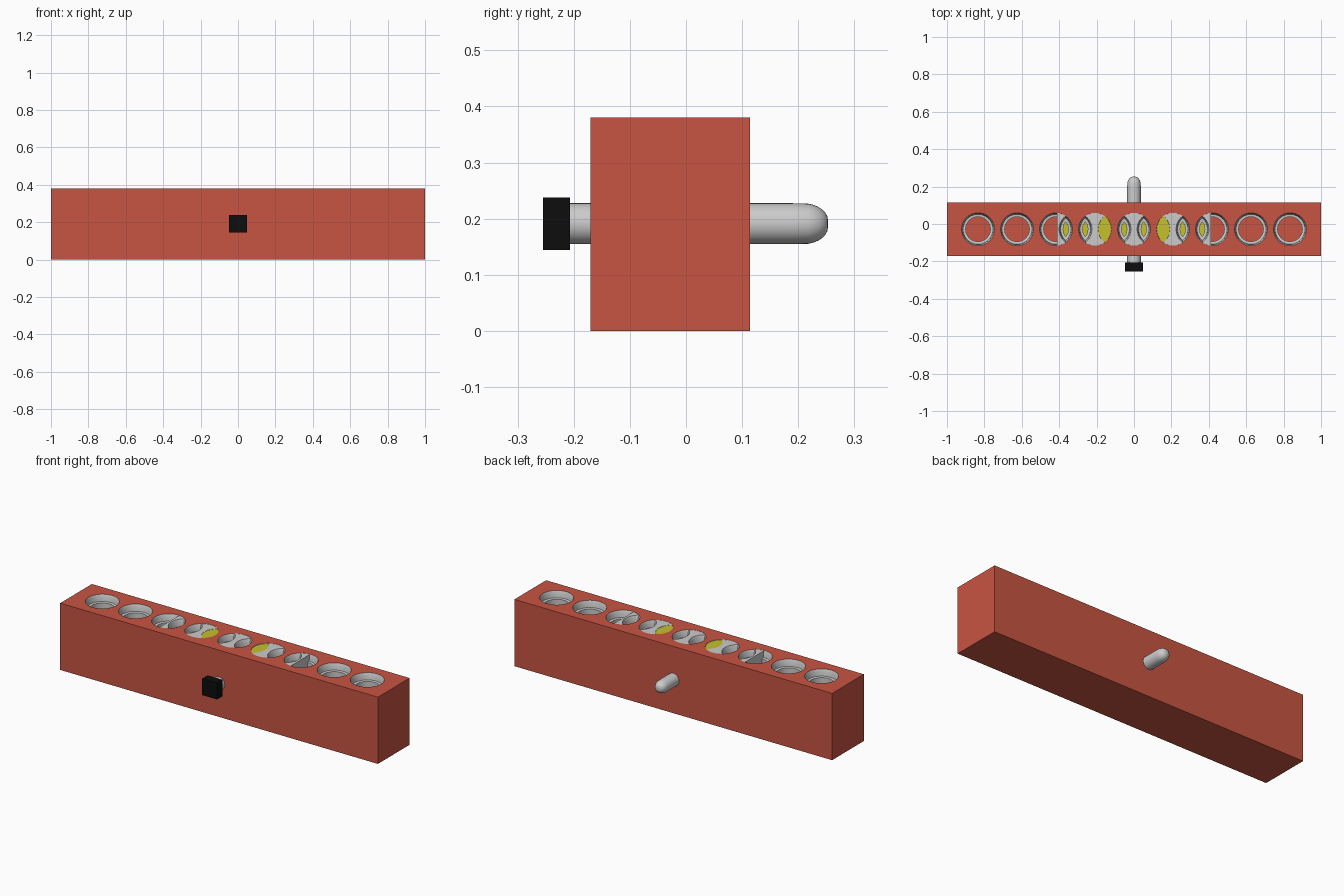
import bpy, bmesh, math
from mathutils import Matrix, Vector

if "Cube" in bpy.data.objects:
    bpy.data.objects.remove(bpy.data.objects["Cube"])

H, YC, W, PITCH = 0.38, -0.028, 0.285, 0.2085
R_OUT, R_IN = 0.088, 0.066


def material(name, color):
    m = bpy.data.materials.new(name)
    m.diffuse_color = (*color, 1)
    m.use_nodes = True
    m.node_tree.nodes["Principled BSDF"].inputs["Base Color"].default_value = m.diffuse_color
    return m


def make_object(name, bm, mat=None, smooth=False):
    me = bpy.data.meshes.new(name)
    bm.to_mesh(me)
    bm.free()
    ob = bpy.data.objects.new(name, me)
    bpy.context.collection.objects.link(ob)
    if mat:
        me.materials.append(mat)
    if smooth:
        bpy.ops.object.select_all(action='DESELECT')
        ob.select_set(True)
        bpy.context.view_layer.objects.active = ob
        bpy.ops.object.shade_smooth_by_angle(angle=math.radians(35))
    return ob


def box(name, lo, hi, mat):
    lo, hi = Vector(lo), Vector(hi)
    bm = bmesh.new()
    bmesh.ops.create_cube(bm, size=1, matrix=Matrix.Translation((lo + hi) / 2)
                          @ Matrix.Diagonal((*(hi - lo), 1)))
    return make_object(name, bm, mat)


def lathe(bm, profile, matrix, flip=False, n=32):
    # revolve (radius, height) points about z
    rings = [[bm.verts.new(matrix @ Vector((r * math.cos(2 * math.pi * i / n),
                                           r * math.sin(2 * math.pi * i / n), z)))
              for i in range(n)] for r, z in profile]
    for a, b in zip(rings, rings[1:]):
        for i in range(n):
            j = (i + 1) % n
            f = (a[i], a[j], b[j], b[i])
            bm.faces.new(f[::-1] if flip else f)
    return rings


def beam(name, half, inset, holes, mat, liner_mat=None):
    # block with a row of blind holes sunk from the top
    y0, y1 = YC - W / 2 + inset, YC + W / 2 - inset
    top, floor = H - inset, 0.006 + inset
    block = box(name, (-half, y0, inset), (half, y1, top), mat)
    bm = bmesh.new()
    for x in holes:
        bmesh.ops.create_cone(bm, cap_ends=True, segments=32, radius1=R_OUT, radius2=R_OUT,
                              depth=1, matrix=Matrix.Translation((x, YC, floor + 0.5)))
    cutter = make_object(name + "_cutter", bm)
    cutter.hide_render = True
    mod = block.modifiers.new("holes", 'BOOLEAN')
    mod.operation, mod.solver, mod.object = 'DIFFERENCE', 'EXACT', cutter
    bpy.context.view_layer.objects.active = block
    bpy.ops.object.modifier_apply(modifier=mod.name)
    bpy.data.objects.remove(cutter)
    # stepped sleeves lining the holes
    bm = bmesh.new()
    for x in holes:
        lathe(bm, [(R_OUT, top), (0.083, top - 0.012), (0.08, top - 0.038),
                   (R_IN, top - 0.04), (R_IN, floor)],
              Matrix.Translation((x, YC, 0)))
    make_object(name + "_hole_sleeves", bm, liner_mat, True)


red = material("red", (0.58, 0.09, 0.055))
yellow = material("yellow", (0.56, 0.53, 0.025))
black = material("black", (0.004, 0.004, 0.004))

# long outer beam and the two short beams sharing its middle
beam("long_beam", 1.0, 0, [PITCH * i for i in range(-4, 5)], red)
beam("short_grey_beam", 0.412, 0.001, [PITCH * (i - 1.5) for i in range(4)], None)
beam("short_yellow_beam", 0.411, 0.002, [-1.5 * PITCH, 0, 1.5 * PITCH], yellow, yellow)

# round pin through the middle, with rounded back end
r, end, f = 0.0365, 0.253, 0.03
prof = [(r, -0.21), (r, 0.19)]
for k in range(1, 8):
    a = math.pi / 2 * k / 7
    prof.append((r - f + f * math.cos(a), end - 0.045 + 0.045 * math.sin(a)))
bm = bmesh.new()
to_y = Matrix.Translation((0, 0, H / 2 + 0.001)) @ Matrix.Rotation(-math.pi / 2, 4, 'X')
rings = lathe(bm, prof, to_y)
bm.faces.new(rings[-1])
bm.faces.new(rings[0][::-1])
make_object("pin", bm, None, True)

# square black head on the front
box("pin_head", (-0.047, -0.255, 0.144), (0.047, -0.207, 0.238), black)
